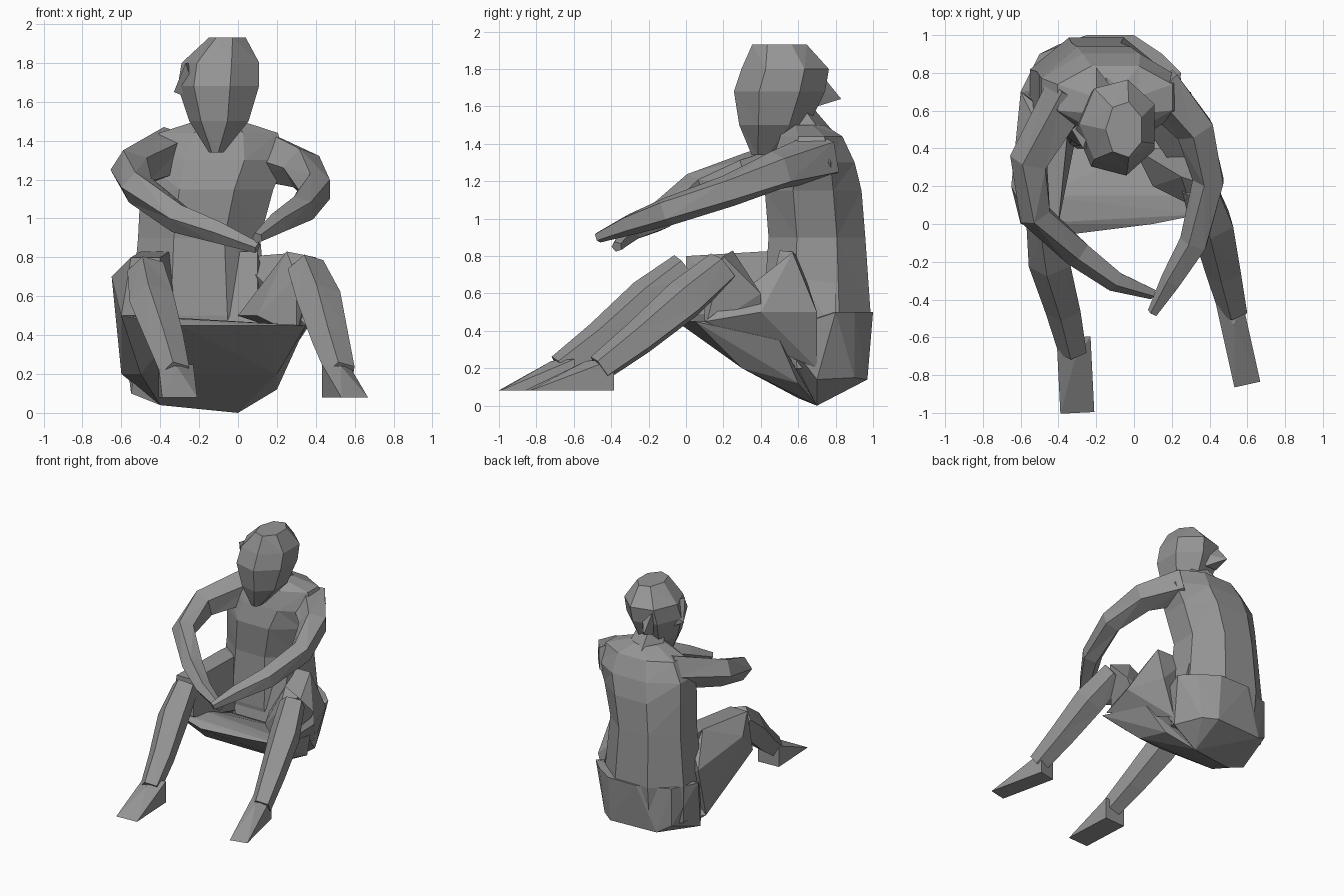
import bpy, bmesh, math
from mathutils import Vector

cube = bpy.data.objects.get("Cube")
if cube:
    bpy.data.objects.remove(cube)

shade = (.3, .3, .3, 1)
grey = bpy.data.materials.new("clay_grey")
grey.use_nodes = True
grey.diffuse_color = shade
grey.node_tree.nodes["Principled BSDF"].inputs["Base Color"].default_value = shade


def finish(name, bm):
    """Turn a bmesh into a flat shaded grey object."""
    bmesh.ops.recalc_face_normals(bm, faces=bm.faces)
    mesh = bpy.data.meshes.new(name)
    bm.to_mesh(mesh)
    bm.free()
    mesh.materials.append(grey)
    part = bpy.data.objects.new(name, mesh)
    bpy.context.collection.objects.link(part)


def hull(name, points):
    """Faceted solid stretched around a few corner points."""
    bm = bmesh.new()
    for point in points:
        bm.verts.new(point)
    bmesh.ops.convex_hull(bm, input=bm.verts)
    loose = [vert for vert in bm.verts if not vert.link_faces]
    bmesh.ops.delete(bm, geom=loose, context="VERTS")
    finish(name, bm)


def skin(name, rings):
    """Closed triangulated skin joining rings of equal length."""
    bm = bmesh.new()
    loops = [[bm.verts.new(point) for point in ring] for ring in rings]
    for low, high in zip(loops, loops[1:]):
        for i in range(len(low)):
            bm.faces.new((low[i - 1], low[i], high[i], high[i - 1]))
    bm.faces.new(loops[0])
    bm.faces.new(loops[-1])
    bmesh.ops.triangulate(bm, faces=bm.faces)
    finish(name, bm)


def oval(width, depth, sides):
    """Outline of a flat polygon with corners on an oval."""
    angles = [math.tau * (k + .5) / sides for k in range(sides)]
    return [Vector((width * math.cos(a), depth * math.sin(a), 0)) for a in angles]


def stack(name, levels, sides=8):
    """Body built from level ovals: centre x, y, z, half width, half depth."""
    skin(name, [[Vector((x, y, z)) + corner for corner in oval(width, depth, sides)]
                for x, y, z, width, depth in levels])


def limb(name, joints, radii, sides=5):
    """Tapered tube running through the joints."""
    joints = [Vector(joint) for joint in joints]
    rings = []
    for i, (joint, radius) in enumerate(zip(joints, radii)):
        way = joints[min(i + 1, len(joints) - 1)] - joints[max(i - 1, 0)]
        turn = way.to_track_quat("Z", "Y")
        rings.append([joint + turn @ corner for corner in oval(radius, radius, sides)])
    skin(name, rings)


def foot(name, heel, toe, half_width):
    """Wedge that falls from the ankle to a flat, slanted toe."""
    heel, toe = Vector(heel), Vector(toe)
    side = (toe - heel).cross(Vector((0, 0, 1))).normalized() * half_width
    ankle = heel + Vector((0, 0, .17))
    instep = ankle.lerp(toe, .3) + Vector((0, 0, .04))
    hull(name, [base + way * side for base in (heel, toe, ankle) for way in (-1, 1)] + [instep])


# Torso, leaning slightly back, wide at the shoulders
stack("torso", [
    (-.2, .7, .2, .37, .28),
    (-.2, .7, .5, .38, .31),
    (-.2, .7, .9, .34, .28),
    (-.16, .68, 1.15, .37, .28),
    (-.12, .68, 1.3, .4, .24),
    (-.1, .67, 1.44, .33, .18),
    (-.1, .63, 1.5, .13, .12)])

# Rounded seat
hull("hips", [
    (-.4, .6, .04), (0, .7, 0), (.2, .7, .14), (-.55, .6, .1), (-.5, .9, .2),
    (-.4, .95, .14), (0, .97, .14), (.1, .9, .15), (-.25, 1, .5), (0, 1, .5),
    (-.5, .9, .5), (.15, .9, .5), (.25, .8, .5), (-.6, .7, .5), (-.5, .5, .4), (.2, .5, .4)])

# Broad underside of the lap, with a level front rim
hull("lap", [
    (-.6, 0, .5), (-.3, -.05, .45), (.1, 0, .45), (.35, .05, .45),
    (-.5, .15, .5), (.3, .15, .45), (-.5, .5, .35), (.3, .5, .35),
    (-.5, .3, .2), (.2, .3, .2), (-.4, .6, .04), (0, .7, 0), (.2, .6, .12), (-.6, .6, .2)])
hull("belly", [
    (-.5, .5, .83), (.1, .5, .83), (-.3, .4, .4), (.1, .4, .4),
    (-.5, .8, .8), (.1, .8, .8), (-.5, .8, .4), (.2, .8, .4)])

# Thighs
hull("right_thigh", [
    (-.65, .2, .7), (-.55, 0, .8), (-.4, 0, .8), (-.6, 0, .5), (-.4, 0, .5),
    (-.6, .6, .2), (-.6, .7, .6), (-.5, .5, .83), (-.35, .5, .83), (-.3, .5, .4)])
hull("left_thigh", [
    (.4, .2, .8), (.25, .25, .83), (.3, .1, .7), (.4, .4, .6),
    (0, .4, .5), (.1, .2, .5), (.3, .1, .4), (.3, .4, .4)])
hull("left_hip", [
    (.25, .57, .82), (.4, .4, .5), (.3, .7, .5), (.2, .7, .2), (0, .6, .8), (.35, .1, .45)])

# Shins and feet
shin_radii = (.1, .12, .1, .08)
limb("right_shin", [(-.47, 0, .73), (-.44, -.2, .57), (-.37, -.45, .36), (-.32, -.67, .2)],
     shin_radii)
limb("left_shin", [(.35, .2, .74), (.42, 0, .57), (.48, -.25, .36), (.53, -.46, .2)],
     shin_radii)
foot("right_foot", (-.32, -.6, .08), (-.3, -1, .08), .09)
foot("left_foot", (.5, -.4, .08), (.6, -.85, .08), .07)

# Arms reaching forward so the hands meet beyond the knees
arm_radii = (.14, .11, .09, .08, .06, .03)
limb("right_arm", [(-.33, .7, 1.34), (-.55, .33, 1.25), (-.52, .05, 1.16),
                   (-.3, -.15, 1), (-.1, -.3, .93), (.1, -.37, .85)], arm_radii)
limb("left_arm", [(.13, .73, 1.33), (.33, .5, 1.26), (.4, .23, 1.15),
                  (.32, -.1, 1.04), (.2, -.3, .97), (.1, -.47, .9)], arm_radii)

# Neck, head and tied hair
limb("neck", [(-.1, .66, 1.4), (-.1, .55, 1.6)], (.15, .1))
stack("head", [
    (-.11, .41, 1.34, .04, .06),
    (-.09, .47, 1.5, .16, .19),
    (-.09, .5, 1.68, .22, .25),
    (-.08, .53, 1.8, .21, .24),
    (-.05, .5, 1.93, .1, .15)], sides=7)
hull("side_hair", [(-.33, .5, 1.65), (-.27, .4, 1.8), (-.2, .6, 1.8), (-.2, .4, 1.6),
                   (-.2, .6, 1.6)])
hull("hair_tail", [(-.2, .7, 1.8), (-.1, .7, 1.7), (-.1, .7, 1.6), (-.2, .83, 1.64),
                   (-.2, .7, 1.6)])
